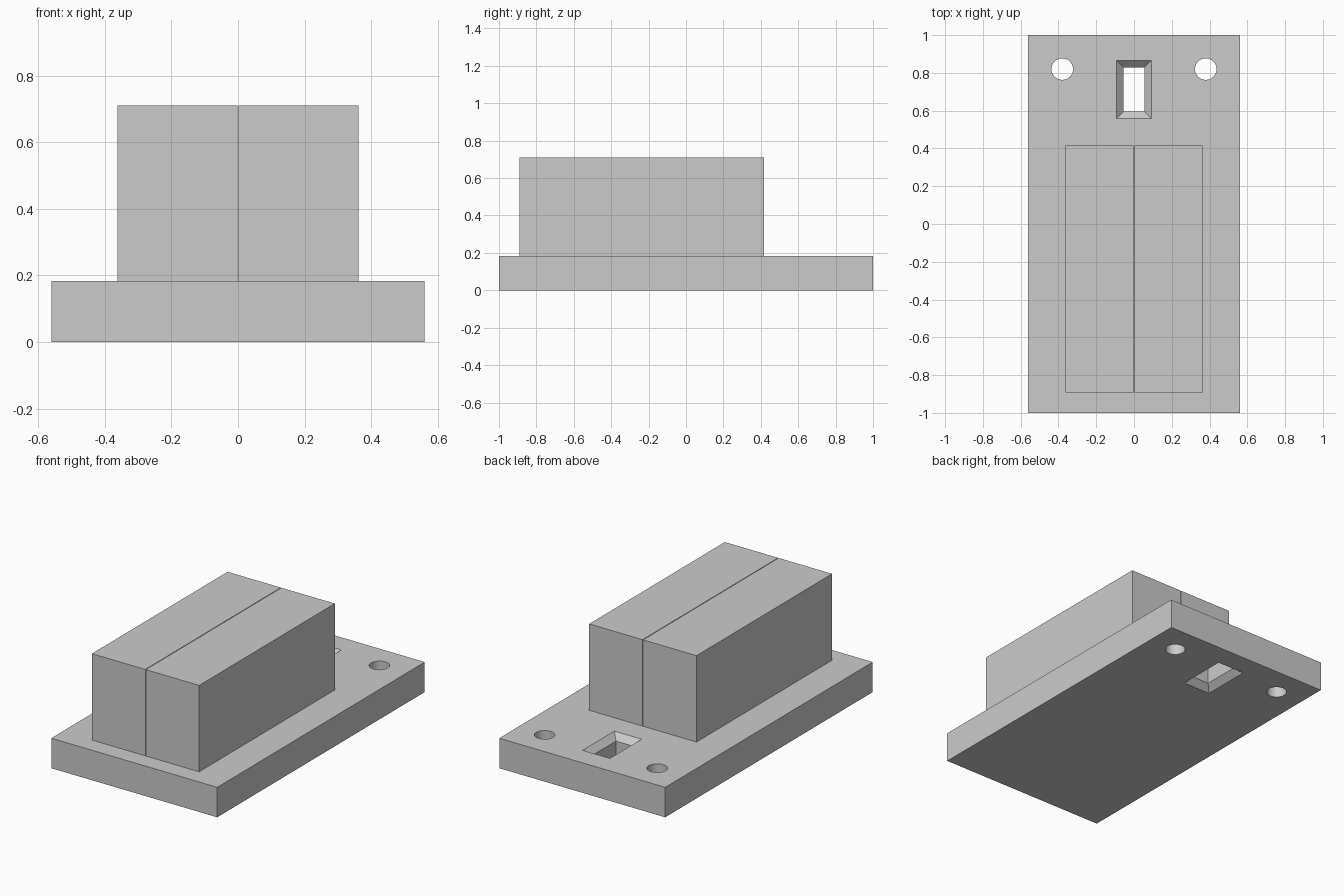
import bpy
import bmesh
import math
from mathutils import Matrix

cube = bpy.data.objects.get("Cube")
if cube:
    bpy.data.objects.remove(cube, do_unlink=True)

grey = bpy.data.materials.new("plain grey")
grey.use_nodes = True
COLOUR = (0.6, 0.6, 0.6, 1)
grey.diffuse_color = COLOUR
grey.node_tree.nodes["Principled BSDF"].inputs["Base Color"].default_value = COLOUR

BASE_H = 0.183
TOP = 0.71


def finish(name, bm):
    bmesh.ops.recalc_face_normals(bm, faces=bm.faces)
    mesh = bpy.data.meshes.new(name)
    bm.to_mesh(mesh)
    bm.free()
    mesh.materials.append(grey)
    obj = bpy.data.objects.new(name, mesh)
    bpy.context.collection.objects.link(obj)
    return obj


def box(name, low, high):
    bm = bmesh.new()
    size = [h - l for l, h in zip(low, high)]
    mid = [(h + l) / 2 for l, h in zip(low, high)]
    bmesh.ops.create_cube(bm, size=1, matrix=Matrix.Translation(mid) @ Matrix.Diagonal((*size, 1)))
    return finish(name, bm)


def round_cutter(name, x, y, radius):
    bm = bmesh.new()
    bmesh.ops.create_cone(bm, cap_ends=True, segments=32, radius1=radius, radius2=radius,
                          depth=BASE_H * 2, matrix=Matrix.Translation((x, y, BASE_H / 2)))
    return finish(name, bm)


def slot_cutter(name, y, half_x, half_y, flare):
    """Straight slot that widens at 45 degrees towards both openings."""
    bm = bmesh.new()
    over = 0.02
    levels = [(-over, flare + over), (flare, 0), (BASE_H - flare, 0), (BASE_H + over, flare + over)]
    rings = []
    for z, grow in levels:
        hx, hy = half_x + grow, half_y + grow
        rings.append([bm.verts.new((sx * hx, y + sy * hy, z))
                      for sx, sy in ((-1, -1), (1, -1), (1, 1), (-1, 1))])
    for lower, upper in zip(rings, rings[1:]):
        for i in range(4):
            j = (i + 1) % 4
            bm.faces.new((lower[i], lower[j], upper[j], upper[i]))
    bm.faces.new(rings[0])
    bm.faces.new(rings[-1])
    return finish(name, bm)


# Base plate with two round holes and a flared slot
base = box("base_plate", (-0.56, -1, 0), (0.56, 1, BASE_H))
cutters = [round_cutter("hole_cutter", s * 0.38, 0.82, 0.057) for s in (-1, 1)]
cutters.append(slot_cutter("slot_cutter", 0.712, 0.055, 0.116, 0.037))

bpy.context.view_layer.objects.active = base
for cutter in cutters:
    cut = base.modifiers.new("cut", "BOOLEAN")
    cut.operation = "DIFFERENCE"
    cut.solver = "EXACT"
    cut.object = cutter
    bpy.ops.object.modifier_apply(modifier=cut.name)
    bpy.data.objects.remove(cutter, do_unlink=True)

bpy.ops.object.select_all(action="DESELECT")
base.select_set(True)
bpy.ops.object.shade_smooth_by_angle(angle=math.radians(30))

# Twin upright blocks with a hairline gap between them
for name, side in (("left_block", 1), ("right_block", -1)):
    inner, outer = side * 0.002, side * 0.362
    box(name, (min(inner, outer), -0.891, BASE_H), (max(inner, outer), 0.416, TOP))
